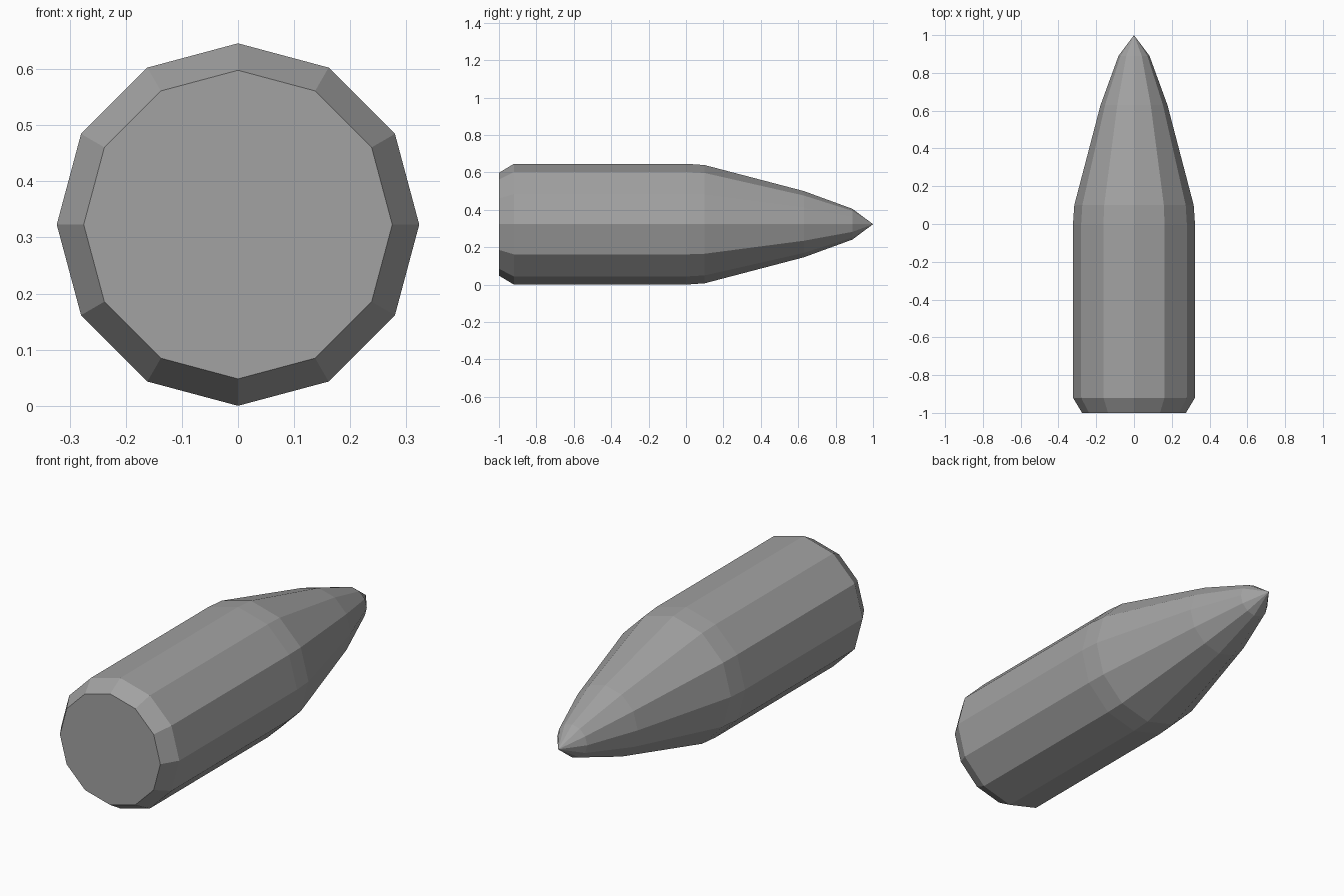
import bpy
import bmesh
import math

cube = bpy.data.objects.get("Cube")
if cube:
    bpy.data.objects.remove(cube, do_unlink=True)

SIDES = 12
RADIUS = 0.323

# Grey metal
grey = bpy.data.materials.new("grey_metal")
grey.use_nodes = True
colour = (0.36, 0.36, 0.36, 1)
grey.diffuse_color = colour
grey.node_tree.nodes["Principled BSDF"].inputs["Base Color"].default_value = colour

# Lengthwise profile (y, radius): chamfered base, straight body, shoulder, nose
profile = [(-1, 0.275), (-0.92, RADIUS), (0, RADIUS), (0.1, 0.316),
           (0.63, 0.177), (0.89, 0.082)]

bm = bmesh.new()
rings = []
for y, r in profile:
    angles = [2 * math.pi * i / SIDES for i in range(SIDES)]
    rings.append([bm.verts.new((r * math.sin(a), y, RADIUS + r * math.cos(a)))
                  for a in angles])

# Flat base, side walls and pointed tip
bm.faces.new(rings[0])
tip = bm.verts.new((0, 1, RADIUS))
for i in range(SIDES):
    j = (i + 1) % SIDES
    for a, b in zip(rings, rings[1:]):
        bm.faces.new((a[i], a[j], b[j], b[i]))
    bm.faces.new((rings[-1][i], rings[-1][j], tip))
bmesh.ops.recalc_face_normals(bm, faces=bm.faces)

mesh = bpy.data.meshes.new("pointed_body")
bm.to_mesh(mesh)
bm.free()
mesh.materials.append(grey)
body = bpy.data.objects.new("pointed_body", mesh)
bpy.context.collection.objects.link(body)
